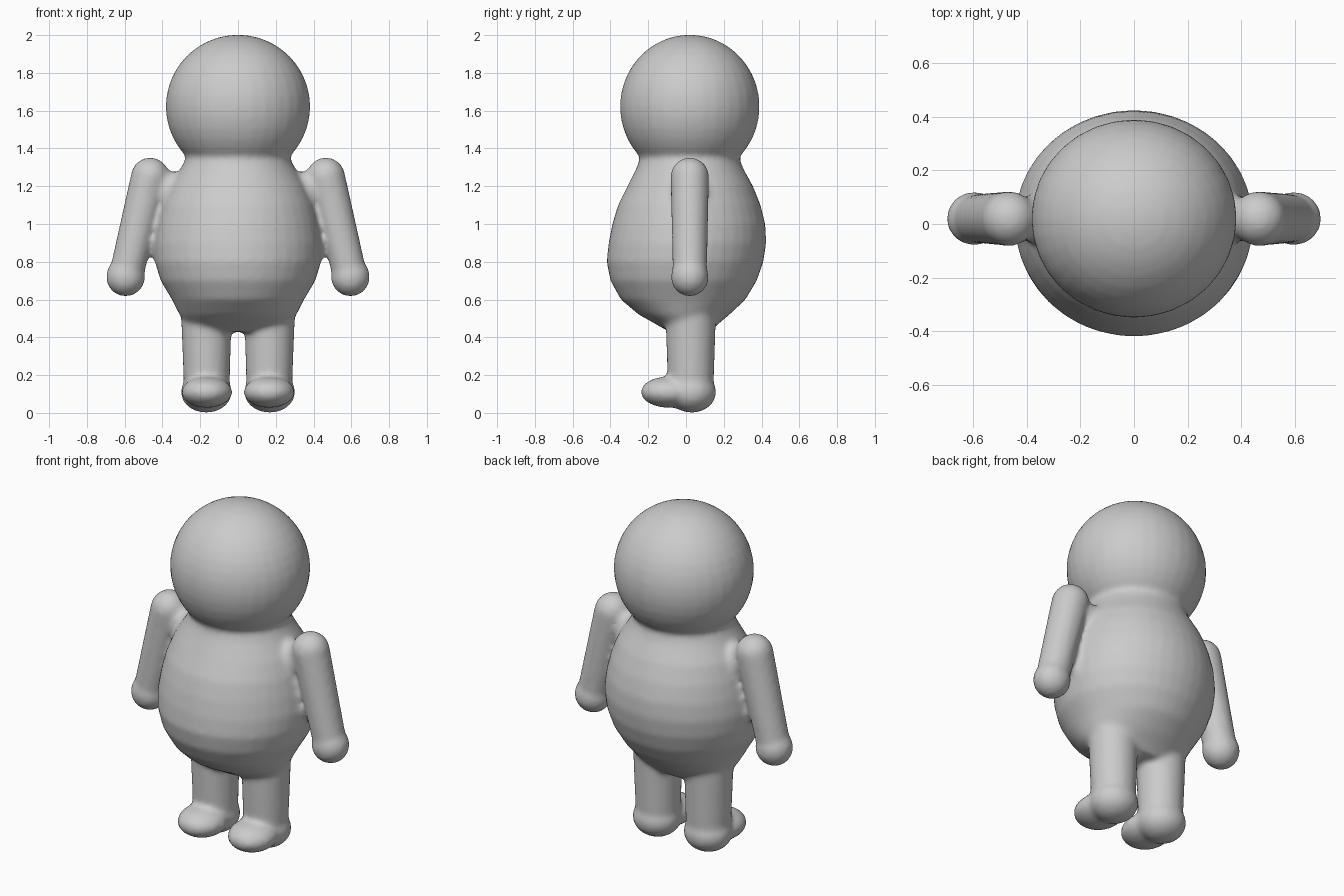
import bpy, bmesh
from math import cos, sin, pi
from mathutils import Matrix, Vector

cube = bpy.data.objects.get("Cube")
if cube:
    bpy.data.objects.remove(cube, do_unlink=True)

clay = bpy.data.materials.new("clay_grey")
clay.use_nodes = True
clay.diffuse_color = (0.6, 0.6, 0.6, 1)
clay.node_tree.nodes["Principled BSDF"].inputs["Base Color"].default_value = (0.6, 0.6, 0.6, 1)

bm = bmesh.new()


def ellipsoid(centre, radii):
    """Closed ball stretched to the given radii."""
    bmesh.ops.create_uvsphere(
        bm, u_segments=32, v_segments=20, radius=1,
        matrix=Matrix.Translation(centre) @ Matrix.Diagonal((*radii, 1)))


def limb(start, end, r_start, r_end):
    """Tapered cylinder between two points."""
    start, end = Vector(start), Vector(end)
    axis = end - start
    turn = axis.to_track_quat('Z', 'Y').to_matrix().to_4x4()
    bmesh.ops.create_cone(
        bm, cap_ends=True, segments=32, radius1=r_start, radius2=r_end,
        depth=axis.length, matrix=Matrix.Translation((start + end) / 2) @ turn)


def loft(rings, sides=40):
    """Closed skin through elliptical rings of (z, half width, front y, back y)."""
    loops = []
    for z, rx, front, back in rings:
        cy, ry = (front + back) / 2, (back - front) / 2
        loops.append([bm.verts.new((rx * cos(2 * pi * i / sides),
                                    cy + ry * sin(2 * pi * i / sides), z))
                      for i in range(sides)])
    for low, high in zip(loops, loops[1:]):
        for i in range(sides):
            j = (i + 1) % sides
            bm.faces.new((low[i], low[j], high[j], high[i]))
    bm.faces.new(loops[0][::-1])
    bm.faces.new(loops[-1])


# Pear-shaped torso rising into a short neck
loft([(0.43, 0.25, -0.09, 0.13), (0.47, 0.28, -0.16, 0.17),
      (0.52, 0.31, -0.25, 0.23), (0.60, 0.35, -0.345, 0.315),
      (0.70, 0.41, -0.40, 0.375), (0.80, 0.44, -0.42, 0.41),
      (0.90, 0.445, -0.41, 0.425), (1.00, 0.43, -0.39, 0.42),
      (1.10, 0.405, -0.36, 0.395), (1.20, 0.365, -0.31, 0.355),
      (1.30, 0.30, -0.26, 0.30), (1.36, 0.27, -0.24, 0.28),
      (1.46, 0.27, -0.24, 0.28)])

# Head
ellipsoid((0, 0.02, 1.622), (0.383, 0.37, 0.38))

for side in (-1, 1):
    # Arm with round shoulder and hand
    shoulder, hand = (side * 0.465, 0.02, 1.25), (side * 0.595, 0.02, 0.72)
    limb(shoulder, hand, 0.102, 0.09)
    ellipsoid(shoulder, (0.102, 0.102, 0.102))
    ellipsoid(hand, (0.103, 0.1, 0.103))
    ellipsoid((side * 0.36, 0.02, 1.17), (0.11, 0.09, 0.11))

    # Leg
    limb((side * 0.165, 0.025, 0.1), (side * 0.168, 0.025, 0.55), 0.12, 0.135)

    # Foot: rounded heel and forward toe
    ellipsoid((side * 0.168, 0.03, 0.11), (0.135, 0.13, 0.109))
    ellipsoid((side * 0.165, -0.09, 0.11), (0.135, 0.15, 0.083))

mesh = bpy.data.meshes.new("figure_body")
bm.to_mesh(mesh)
bm.free()
mesh.materials.append(clay)
figure = bpy.data.objects.new("figure_body", mesh)
bpy.context.collection.objects.link(figure)

# Fuse the overlapping parts into one skin and soften the joins
fuse = figure.modifiers.new("fuse", 'REMESH')
fuse.mode = 'VOXEL'
fuse.voxel_size = 0.016
fuse.use_smooth_shade = True
soften = figure.modifiers.new("soften", 'SMOOTH')
soften.factor = 0.5
soften.iterations = 6
